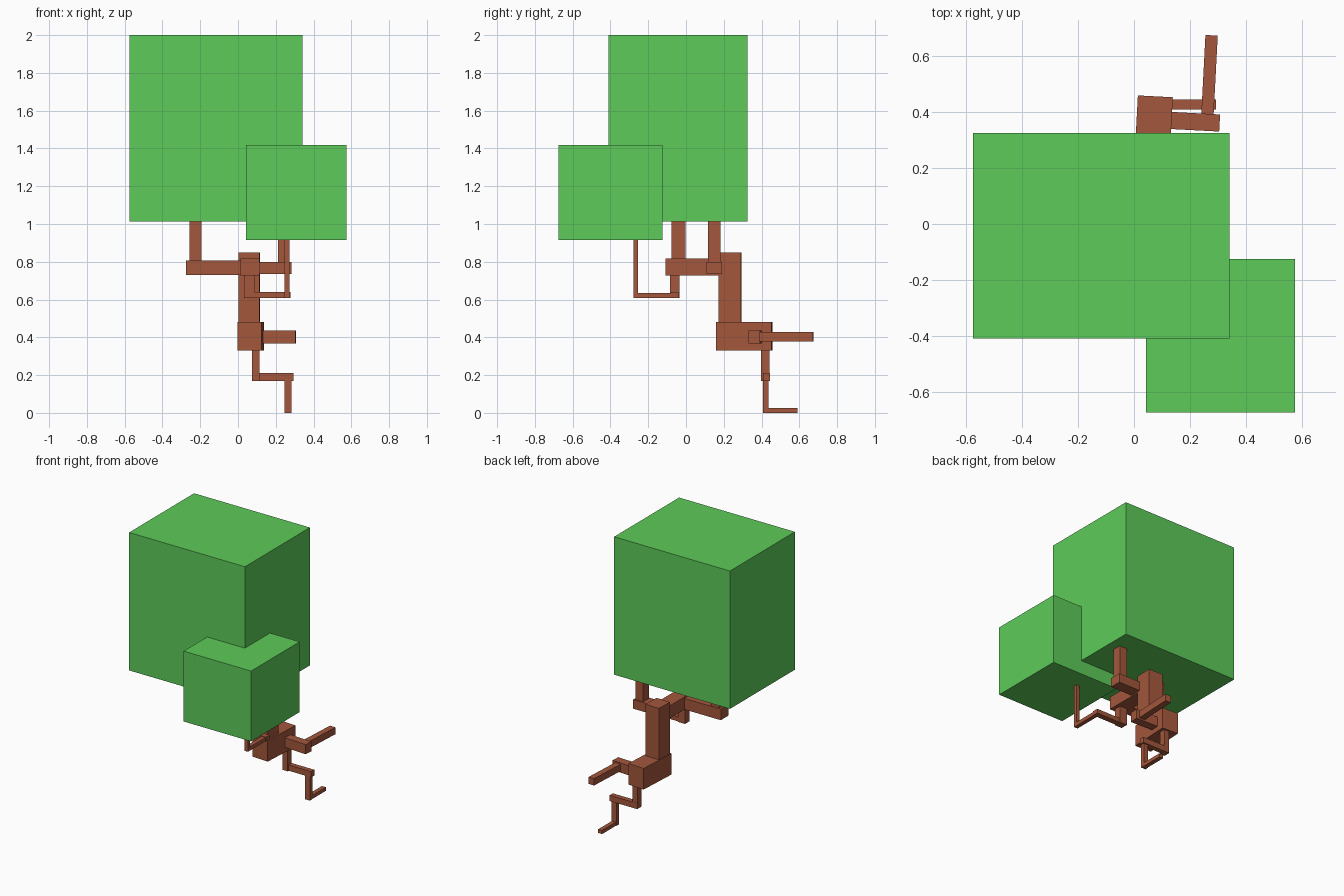
import bpy, math
from mathutils import Matrix, Vector


def material(name, rgb):
    m = bpy.data.materials.new(name)
    m.diffuse_color = (*rgb, 1.0)
    return m


GREEN = material("leaf green", (0.11, 0.60, 0.10))
BROWN = material("bark brown", (0.37, 0.095, 0.045))


def box(name, x, y, z, mat=BROWN, turn=0.0):
    """Box from (min, max) spans, turned about its own vertical axis."""
    bpy.ops.mesh.primitive_cube_add(size=1)
    ob = bpy.context.object
    ob.name = name
    size = [s[1] - s[0] for s in (x, y, z)]
    mid = Vector([(s[0] + s[1]) / 2 for s in (x, y, z)])
    ob.data.transform(Matrix.Translation(mid)
                      @ Matrix.Rotation(math.radians(turn), 4, 'Z')
                      @ Matrix.Diagonal((*size, 1)))
    ob.data.materials.append(mat)
    return ob


# Foliage blocks
box("large_foliage", (-0.575, 0.341), (-0.409, 0.325), (1.014, 2.0), GREEN)
box("small_foliage", (0.042, 0.575), (-0.674, -0.125), (0.915, 1.418), GREEN)

# Trunk: stepped base, column and forward limb
box("trunk_base", (0.006, 0.131), (0.163, 0.456), (0.331, 0.482), turn=-3)
box("trunk_column", (0.006, 0.115), (0.173, 0.293), (0.4, 0.85), turn=-2)
box("trunk_limb", (0.013, 0.113), (-0.108, 0.2), (0.727, 0.818))

# Left branch holding the large foliage
box("left_branch", (-0.275, 0.05), (-0.09, 0.0), (0.729, 0.808))
box("left_branch_upright", (-0.258, -0.194), (-0.078, -0.003), (0.77, 1.05))

# Right branch holding the large foliage
box("right_branch", (0.06, 0.284), (0.108, 0.191), (0.735, 0.8))
box("right_branch_upright", (0.212, 0.273), (0.117, 0.182), (0.77, 1.05))

# Thin hanging branch that bends up into the small foliage
box("hanging_branch_drop", (0.032, 0.088), (-0.086, -0.034), (0.607, 0.76))
box("hanging_branch_side", (0.06, 0.278), (-0.08, -0.039), (0.608, 0.639))
box("hanging_branch_forward", (0.245, 0.274), (-0.278, -0.05), (0.609, 0.636))
box("hanging_branch_upright", (0.247, 0.273), (-0.278, -0.253), (0.609, 0.95))

# Lower side root
box("side_root", (0.08, 0.306), (0.336, 0.397), (0.367, 0.436), turn=-3)
box("side_root_tip", (0.247, 0.291), (0.365, 0.674), (0.378, 0.427), turn=-3)

# Bottom root, bending down to the ground
box("bottom_root_drop", (0.075, 0.115), (0.397, 0.443), (0.169, 0.37))
box("bottom_root_side", (0.08, 0.293), (0.408, 0.444), (0.169, 0.21))
box("bottom_root_lower_drop", (0.246, 0.283), (0.408, 0.436), (0.0, 0.19))
box("bottom_root_tip", (0.25, 0.281), (0.41, 0.591), (0.0, 0.026))
